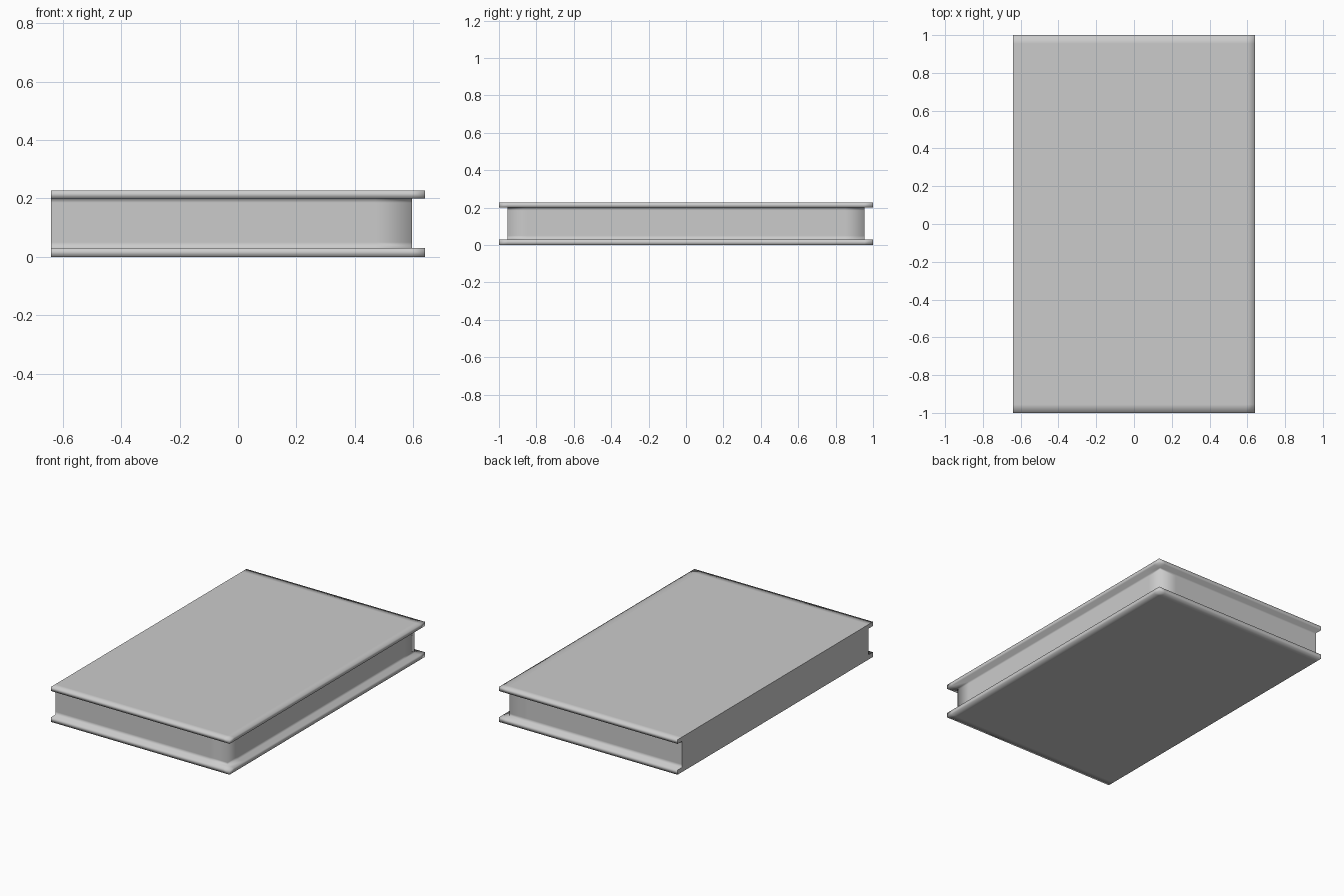
import bpy, bmesh

if "Cube" in bpy.data.objects:
    bpy.data.objects.remove(bpy.data.objects["Cube"])

# Grid lines: the close pairs act as support loops for tight smooth shading
XS = [-0.64, 0.47, 0.595, 0.64]
YS = [-1.0, -0.955, -0.85, 0.85, 0.955, 1.0]
ZS = [0.0, 0.03, 0.05, 0.185, 0.2, 0.227]


def solid(i, j, k):
    """True where the book fills the grid cell."""
    if not (0 <= i < len(XS) - 1 and 0 <= j < len(YS) - 1 and 0 <= k < len(ZS) - 1):
        return False
    if k in (0, len(ZS) - 2):          # bottom and top cover boards
        return True
    return i < len(XS) - 2 and 0 < j < len(YS) - 2   # recessed page block


bm = bmesh.new()
verts = {}


def vert(p):
    if p not in verts:
        verts[p] = bm.verts.new((XS[p[0]], YS[p[1]], ZS[p[2]]))
    return verts[p]


# Skin the outside of all filled cells
for i in range(len(XS) - 1):
    for j in range(len(YS) - 1):
        for k in range(len(ZS) - 1):
            if not solid(i, j, k):
                continue
            for axis in range(3):
                for side in (0, 1):
                    n = [i, j, k]
                    n[axis] += 2 * side - 1
                    if solid(*n):
                        continue
                    u, v = (axis + 1) % 3, (axis + 2) % 3
                    loop = []
                    for du, dv in ((0, 0), (1, 0), (1, 1), (0, 1)):
                        p = [i, j, k]
                        p[axis] += side
                        p[u] += du
                        p[v] += dv
                        loop.append(vert(tuple(p)))
                    if side == 0:
                        loop.reverse()
                    bm.faces.new(loop)

# Smooth everywhere, with a crisp spine outline
bm.normal_update()
for f in bm.faces:
    f.smooth = True
for e in bm.edges:
    spine = [f.normal.x < -0.5 for f in e.link_faces]
    e.smooth = all(spine) or not any(spine)

mesh = bpy.data.meshes.new("book")
bm.to_mesh(mesh)
bm.free()
grey = bpy.data.materials.new("plain grey")
grey.diffuse_color = (0.6, 0.6, 0.6, 1)
grey.use_nodes = True
grey.node_tree.nodes["Principled BSDF"].inputs["Base Color"].default_value = grey.diffuse_color
mesh.materials.append(grey)
book = bpy.data.objects.new("book", mesh)
bpy.context.collection.objects.link(book)
